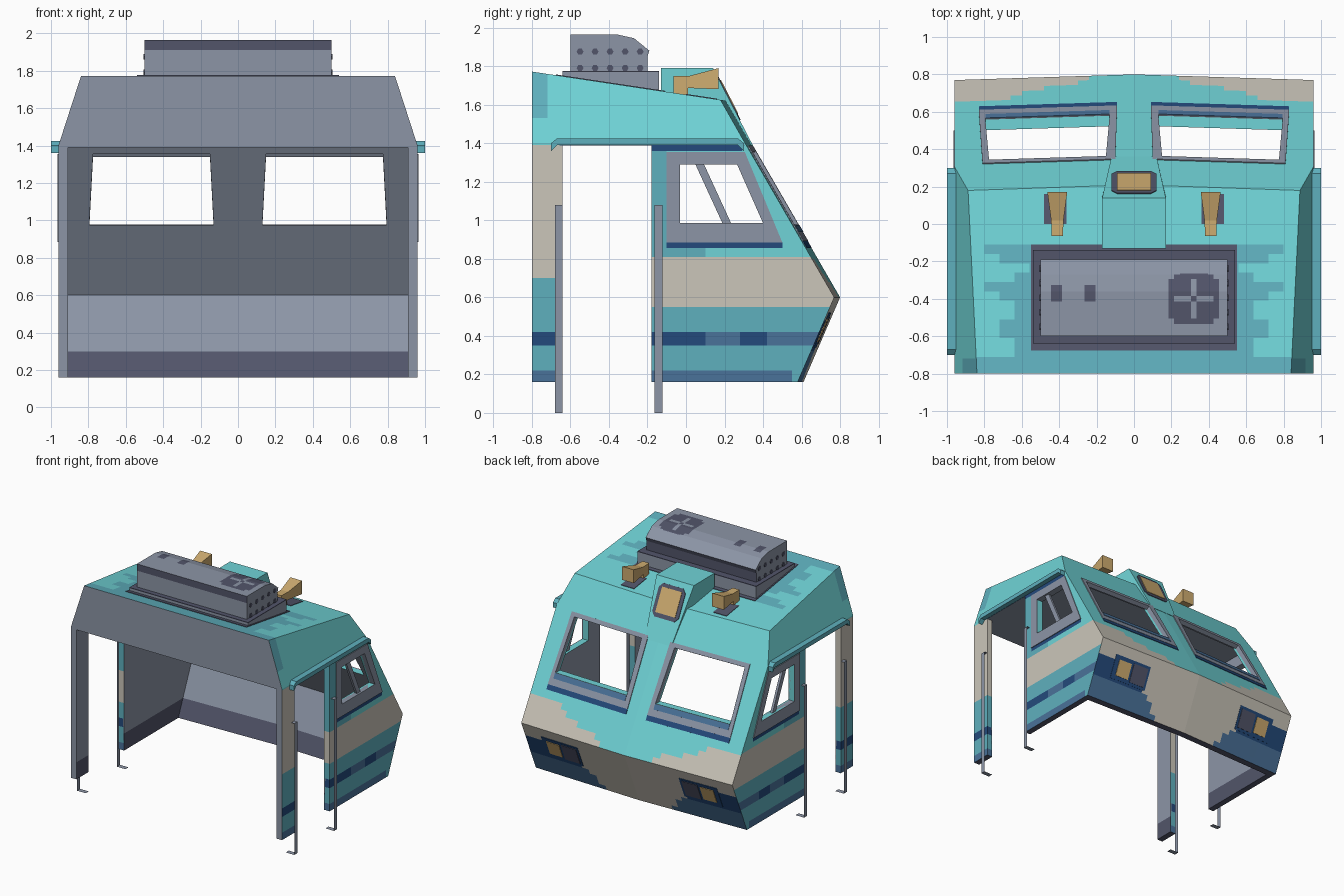
import bpy, bmesh, math
from mathutils import Vector as V

if "Cube" in bpy.data.objects:
    bpy.data.objects.remove(bpy.data.objects["Cube"])

# Palette (sRGB 0-255 converted to linear)
PAL = {"turquoise": (112, 212, 215), "mid_teal": (95, 176, 190), "cream": (203, 198, 186),
       "navy": (36, 74, 124), "steel_blue": (74, 114, 154), "grey": (140, 149, 166),
       "dark_grey": (82, 85, 106), "tan": (206, 172, 112)}
NAMES = list(PAL)
MAT = {}
for n, c in PAL.items():
    MAT[n] = bpy.data.materials.new(n)
    MAT[n].diffuse_color = [((v / 255 + .055) / 1.055) ** 2.4 for v in c] + [1]


def add(name, bm, mats):
    bmesh.ops.recalc_face_normals(bm, faces=bm.faces)
    me = bpy.data.meshes.new(name)
    bm.to_mesh(me)
    bm.free()
    for m in mats:
        me.materials.append(MAT[m])
    ob = bpy.data.objects.new(name, me)
    bpy.context.scene.collection.objects.link(ob)
    return ob


def loft(name, loops, mat, closed=False):
    """Skin equal-length point loops; caps the ends unless the loops close on themselves."""
    bm = bmesh.new()
    rows = [[bm.verts.new(p) for p in lp] for lp in loops]
    n = len(rows[0])
    pairs = list(zip(rows, rows[1:])) + ([(rows[-1], rows[0])] if closed else [])
    for a, b in pairs:
        for i in range(n):
            j = (i + 1) % n
            bm.faces.new((a[i], a[j], b[j], b[i]))
    if not closed:
        bm.faces.new(rows[0])
        bm.faces.new(rows[-1])
    return add(name, bm, [mat])


def prism(name, pts, vec, mat):
    return loft(name, [pts, [V(p) + V(vec) for p in pts]], mat)


def ring(name, outer, inner, vec, d0, d1, mat):
    sh = lambda pts, d: [V(p) + V(vec) * d for p in pts]
    return loft(name, [sh(outer, d0), sh(outer, d1), sh(inner, d1), sh(inner, d0)], mat, True)


def box(name, x0, x1, y0, y1, z0, z1, mat):
    return prism(name, [(x0, y0, z0), (x1, y0, z0), (x1, y1, z0), (x0, y1, z0)], (0, 0, z1 - z0), mat)


def cut(bm, faces, co, no):
    geom = set(faces)
    for f in faces:
        geom.update(f.edges)
        geom.update(f.verts)
    bmesh.ops.bisect_plane(bm, geom=list(geom), dist=1e-5, plane_co=co, plane_no=no)


def grid(bm, test, axis, values):
    no = V((0, 0, 0))
    no[axis] = 1
    for v in values:
        cut(bm, [f for f in bm.faces if test(f)], no * v, no)


def convex(name, planes):
    """Solid bounded by half spaces n.p <= d."""
    bm = bmesh.new()
    bmesh.ops.create_cube(bm, size=6)
    for n, d in planes:
        n = V(n)
        r = bmesh.ops.bisect_plane(bm, geom=bm.verts[:] + bm.edges[:] + bm.faces[:], dist=1e-6,
                                   plane_co=n * d / n.length_squared, plane_no=n, clear_outer=True)
        es = [e for e in r["geom_cut"] if isinstance(e, bmesh.types.BMEdge)]
        if es:
            bmesh.ops.edgenet_fill(bm, edges=es)
    return add(name, bm, ["grey"])


# Cab shell: outer solid minus cavity, doors and windows
B = .0316
outer = [((0, -1, 0), .8), ((0, 0, -1), -.16), ((0, .15, 1), 1.6515)]
hollow = [((1, 0, 0), .91), ((-1, 0, 0), .91), ((0, 0, 1), 1.39), ((0, -1, 0), 1.2), ((0, 0, -1), 0)]
for s in (1, -1):
    outer += [((s, 0, 0), .96), ((.37 * s, 0, .12), .5232),
              ((B * s, 1, .578), 1.1464), ((B * s, 1, -.432), .5408)]
    hollow += [((B * s, 1, .578), 1.09), ((B * s, 1, -.432), .484)]
shell = convex("cab_shell", outer)
cavity = convex("cavity", hollow)
SIDE_OUT = [(-.10, .885), (.50, .885), (.305, 1.355), (-.10, 1.355)]
SIDE_IN = [(-.03, .985), (.40, .985), (.265, 1.29), (-.03, 1.29)]
FRONT_OUT = [(.09, .89), (.83, .89), (.81, 1.385), (.10, 1.385)]
FRONT_IN = [(.13, .975), (.795, .975), (.775, 1.355), (.15, 1.355)]
cutters = [cavity, box("door_cut", -2, 2, -.64, -.18, -.1, 1.388, "grey"),
           prism("side_cut", [(-2, y, z) for y, z in SIDE_IN], (4, 0, 0), "grey")]
for s in (1, -1):
    cutters.append(prism("front_cut", [(s * x, .2, z) for x, z in FRONT_IN], (0, 1, 0), "grey"))
for c in cutters:
    m = shell.modifiers.new("cut", "BOOLEAN")
    m.operation, m.object, m.solver = "DIFFERENCE", c, "EXACT"
bpy.context.view_layer.update()
me = bpy.data.meshes.new_from_object(shell.evaluated_get(bpy.context.evaluated_depsgraph_get()))
shell.modifiers.clear()
for c in cutters:
    bpy.data.objects.remove(c)
me.materials.clear()
for n in NAMES:
    me.materials.append(MAT[n])


# Shell paint: cut the faces along the colour bands, then colour by rule
def inside(c):
    b = B * abs(c.x)
    return abs(c.x) < .915 and c.y + .578 * c.z + b < 1.1 and c.y - .432 * c.z + b < .494 and c.z < 1.395


def is_front(f):
    c = f.calc_center_median()
    return f.normal.y > .3 and f.normal.z > -.6 and not inside(c) and c.y > .15


def is_roof(f):
    return f.normal.z > .9 and f.calc_center_median().z > 1.6


def is_side(f):
    return abs(f.normal.x) > .6 and abs(f.calc_center_median().x) > .85


bm = bmesh.new()
bm.from_mesh(me)
bmesh.ops.triangulate(bm, faces=bm.faces)
bm.normal_update()
grid(bm, lambda f: abs(f.normal.z) < .99 and not is_front(f) and not is_roof(f), 2,
     (.22, .3, .35, .42, .55, .70, .81, .855, .885, 1.36, 1.39, 1.53))
grid(bm, is_side, 1, (-.72, -.1, .1, .28, .42, .5, .55))
grid(bm, is_front, 0, [i * .06 for i in range(-15, 16)])
grid(bm, is_front, 2, [.16 + i * .04 for i in range(1, 18)])
grid(bm, is_roof, 0, [i * .08 for i in range(-10, 11)])
grid(bm, is_roof, 1, [-.76 + i * .05 for i in range(15)])


def colour(f):
    c, n = f.calc_center_median(), f.normal
    ax, y, z = abs(c.x), c.y, c.z
    if n.z < -.9:
        return "dark_grey" if z < .3 else "grey"
    if inside(c):
        return "dark_grey" if z < .3 else "grey"
    if n.y < -.9 and y < -.79:
        return "grey"
    if is_roof(f):
        return "mid_teal" if y < -.71 or (y < -.11 and ax < .68 + .1 * math.sin(y * 31)) else "turquoise"
    if is_front(f):
        if z > .6:
            return "cream" if z < .6 + .2 * min(1, (ax - .15) / .6) else "turquoise"
        if z < .16 + .31 * min(1, max(0, (ax - .28) / .3)):
            return "navy" if z > .34 else "steel_blue"
        return "cream"
    if z > 1.39:
        return "mid_teal" if y < -.72 and z > 1.53 else "turquoise"
    if z < .22:
        return "steel_blue" if y < .55 else "mid_teal"
    if .35 < z < .42:
        return "navy" if y < .1 or .28 < y < .42 else "steel_blue"
    if z < .55 or (z < .7 and y < -.6):
        return "mid_teal"
    if z < .81 or y < -.6:
        return "cream"
    if z > 1.36 and y < .3 or (.855 < z < .885 and -.1 < y < .5):
        return "navy"
    return "mid_teal" if y < -.1 or (y < .1 and z < .89) else "turquoise"


bm.normal_update()
for f in bm.faces:
    f.material_index = NAMES.index(colour(f))
bm.to_mesh(me)
bm.free()
shell.data = me


# Points on the sloping front planes
def up(x, z):
    return (x, 1.1464 - .578 * z - B * abs(x), z)


def low(x, z):
    return (x, .5408 + .432 * z - B * abs(x), z)


def rect(x0, x1, z0, z1):
    return [(x0, z0), (x1, z0), (x1, z1), (x0, z1)]


def sheet(name, pts, mat):
    bm = bmesh.new()
    bm.faces.new([bm.verts.new(p) for p in pts])
    add(name, bm, [mat])


UPN, LOWN = V((0, .866, .5)), V((0, .918, -.397))
for s, tag in ((1, "right"), (-1, "left")):
    # Windscreen frame, sill and the dark strip under it
    ring("windscreen_frame_" + tag, [up(s * x, z) for x, z in FRONT_OUT],
         [up(s * x, z) for x, z in FRONT_IN], UPN, -.03, .006, "grey")
    prism("windscreen_sill_" + tag, [up(s * x, z) for x, z in rect(.13, .795, .935, .972)], UPN * .009, "steel_blue")
    prism("windscreen_strip_" + tag, [up(s * x, z) for x, z in rect(.09, .83, .855, .89)], UPN * .004, "navy")
    # Side window frame with sloping bar
    P = lambda pts, x: [(s * x, y, z) for y, z in pts]
    ring("side_window_frame_" + tag, P(SIDE_OUT, .96), P(SIDE_IN, .96), (s, 0, 0), -.04, .006, "grey")
    prism("side_window_bar_" + tag, P([(.035, 1.32), (.08, 1.32), (.25, .95), (.205, .95)], .93),
          (s * .02, 0, 0), "grey")
    # Rain gutter above the door
    prism("gutter_" + tag, P([(-.7, 1.36), (-.67, 1.39), (.27, 1.39), (.3, 1.36), (.3, 1.4), (.27, 1.425),
                              (-.67, 1.425), (-.7, 1.4)], .95), (s * .05, 0, 0), "mid_teal")
    # Flat grab rails with feet and top brackets
    for y in (-.66, -.143):
        a, b = y - .02, y + .02
        sheet("grab_rail_" + tag, P([(a, 0), (b, 0), (b, 1.08), (a, 1.08)], .988), "grey")
        for part, x, z in (("foot", .91, 0), ("bracket", .955, 1.08)):
            sheet("grab_rail_%s_%s" % (part, tag), [(s * x, a, z), (s * .988, a, z), (s * .988, b, z),
                                                    (s * x, b, z)], "grey")
    # Lower lamps
    prism("lamp_surround_" + tag, [low(s * x, z) for x, z in rect(.46, .80, .34, .52)], LOWN * .003, "navy")
    prism("lamp_lens_" + tag, [low(s * x, z) for x, z in rect(.64, .76, .37, .49)], LOWN * .007, "tan")
    prism("lamp_dark_" + tag, [low(s * x, z) for x, z in rect(.48, .62, .36, .50)], LOWN * .007, "dark_grey")
    # Horn, its foot and roof plate
    sec = [(.17, 1.735, .053, .055), (.02, 1.718, .033, .032), (-.065, 1.715, .03, .035)]
    loft("horn_" + tag, [[(s * .41 + a * hx, y, zc + b * hz) for a, b in ((-1, -1), (1, -1), (1, 1), (-1, 1))]
                         for y, zc, hx, hz in sec], "tan")
    box("horn_foot_" + tag, s * .41 - .03, s * .41 + .03, -.065, .01, 1.64, 1.70, "tan")
    prism("horn_plate_" + tag, [(s * x, y, 1.6515 - .15 * y) for x, y in rect(.36, .48, 0, .16)],
          (0, 0, .004), "dark_grey")

# Roof lamp housing blending into the front wall
prof = [(-.13, 1.6, .17), (-.13, 1.79, .17), (.14, 1.79, .17), (.362, 1.36, .12), (.335, 1.36, .12), (.15, 1.6, .17)]
loft("roof_lamp_housing", [[(s * w, y, z) for y, z, w in prof] for s in (1, -1)], "turquoise")
lamp = lambda pts: [(x, .14 + (1.79 - z) * .516, z) for x, z in pts]
LN = V((0, .889, .459))
prism("roof_lamp_rim", lamp([(-.12, 1.55), (-.09, 1.52), (.09, 1.52), (.12, 1.55),
                             (.12, 1.72), (.09, 1.75), (-.09, 1.75), (-.12, 1.72)]), LN * .005, "dark_grey")
prism("roof_lamp_lens", lamp(rect(-.09, .09, 1.55, 1.725)), LN * .009, "tan")

# Air conditioner base, with dark top plate and dark outline on the roof
prism("cooler_base", [(-.54, -.64, 1.70), (-.54, -.14, 1.64), (-.54, -.14, 1.77), (-.54, -.64, 1.77)],
      (1.08, 0, 0), "grey")
box("cooler_base_top", -.54, .54, -.64, -.14, 1.77, 1.776, "dark_grey")
prism("cooler_outline", [(x, y, 1.6515 - .15 * y) for x, y in rect(-.55, .55, -.675, -.11)], (0, 0, .004), "dark_grey")

# Air conditioner body: fan grille and small vents painted on top
prof = [(-.6, 1.77), (-.6, 1.965), (-.36, 1.965), (-.27, 1.945), (-.19, 1.88), (-.2, 1.85), (-.2, 1.77)]
cooler = prism("cooler_body", [(-.5, y, z) for y, z in prof], (1, 0, 0), "grey")
cooler.data.materials.append(MAT["dark_grey"])
bm = bmesh.new()
bm.from_mesh(cooler.data)
top = lambda f: f.normal.z > .5
grid(bm, top, 0, [.32 + .03 * (k + .5) for k in range(-26, 5)])
grid(bm, top, 1, [-.4 + .03 * (k + .5) for k in range(-5, 5)])
grid(bm, lambda f: abs(f.normal.y) > .9, 2, (1.91,))
bm.normal_update()
for f in bm.faces:
    c = f.calc_center_median()
    dx, dy = abs(c.x - .32), abs(c.y + .4)
    cross = (dx < .02) != (dy < .02) and max(dx, dy) < .1
    grille = max(dx, dy) < .136 and dx + dy < .22 and not cross
    vent = abs(c.y + .37) < .045 and (abs(c.x + .42) < .03 or abs(c.x + .23) < .03)
    band = f.normal.y < -.9 and c.z > 1.91 or (f.normal.y > .5 and f.normal.z < .3)
    f.material_index = int((top(f) and (grille or vent)) or band)
bm.to_mesh(cooler.data)
bm.free()

# Round vents on the ends of the air conditioner
for s in (1, -1):
    for z in (1.79, 1.875):
        for k in range(5):
            prism("cooler_vent", [(s * .5, -.55 + .078 * k + .018 * math.cos(a * math.pi / 3),
                                   z + .018 * math.sin(a * math.pi / 3)) for a in range(6)],
                  (s * .004, 0, 0), "dark_grey")

for m in bpy.data.materials:
    if m.users and not m.is_grease_pencil:
        m.use_nodes = True
        m.node_tree.nodes["Principled BSDF"].inputs["Base Color"].default_value = m.diffuse_color
